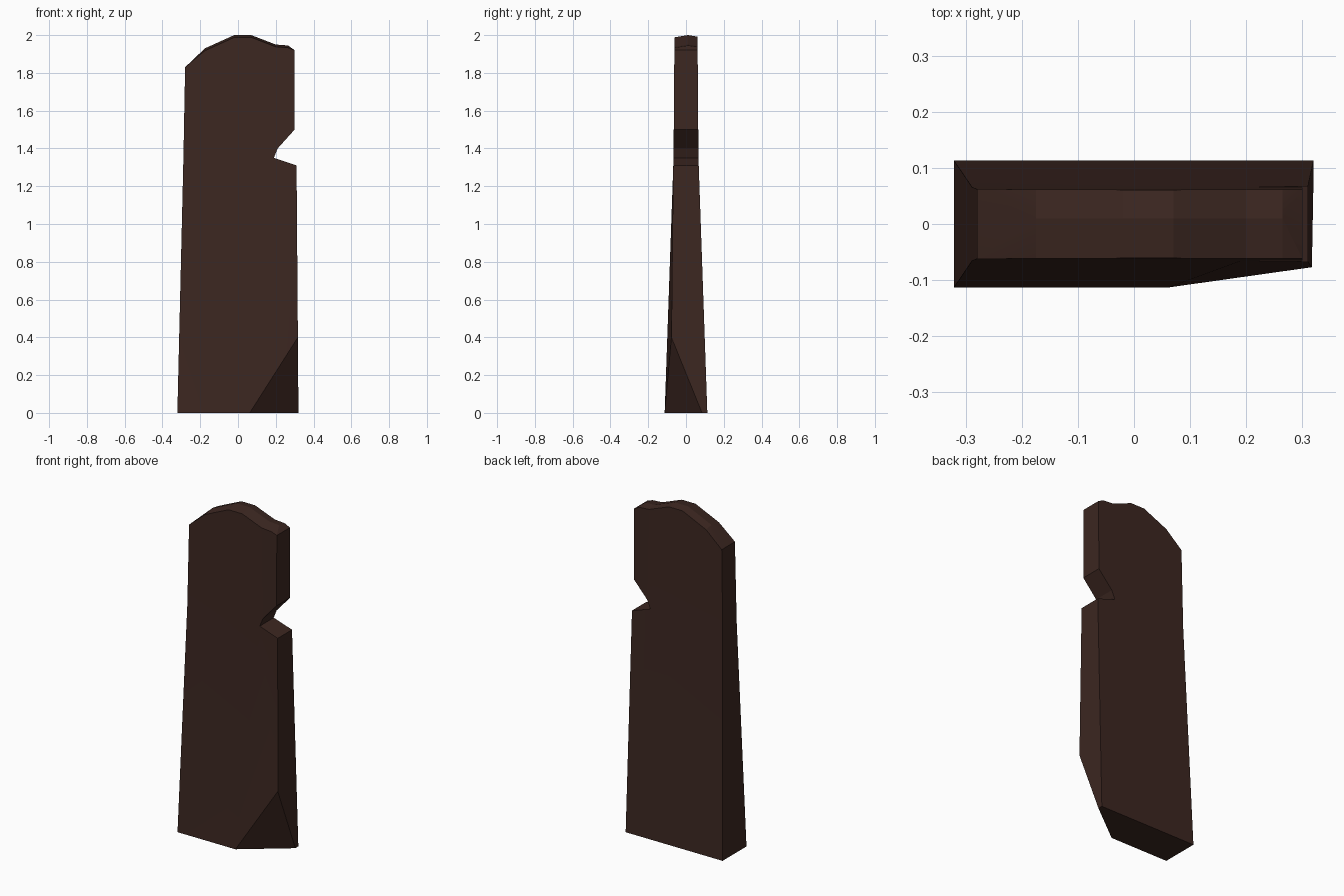
import bpy, bmesh, math

if "Cube" in bpy.data.objects:
    bpy.data.objects.remove(bpy.data.objects["Cube"])

# Outline above the base, from the lower lip of the notch round to the left shoulder
NOTCH = [(0.31, 1.31), (0.19, 1.35), (0.21, 1.40), (0.30, 1.50)]
CROWN = [(0.30, 1.92), (0.265, 1.945), (0.20, 1.95), (0.07, 2.0),
         (-0.02, 2.0), (-0.175, 1.93), (-0.28, 1.83)]
LEFT = (-0.289, 1.35)


def half_depth(z):
    if z < 1.35:
        return 0.113 + (0.066 - 0.113) * z / 1.35
    return 0.066 - 0.005 * (z - 1.35) / 0.65


bm = bmesh.new()


def row(points, side, drop=0.0):
    return [bm.verts.new((x, side * half_depth(z), z - drop)) for x, z in points]


def strip(a, b):
    for i in range(len(a) - 1):
        bm.faces.new((a[i], a[i + 1], b[i + 1], b[i]))


# Front and back outlines
fn, bn = row(NOTCH, -1), row(NOTCH, 1)
fc, bc = row(CROWN, -1), row(CROWN, 1)
fl, bl = row([LEFT, (-0.321, 0)], -1), row([LEFT, (-0.321, 0)], 1)
back_corner = bm.verts.new((0.32, 0.113, 0))

# Broken lower front corner
chip_a = bm.verts.new((0.062, -0.113, 0))
chip_b = bm.verts.new((0.317, -0.077, 0.40))
chip_c = bm.verts.new((0.32, 0.085, 0))
bm.faces.new((chip_a, chip_c, chip_b))

# Slightly crowned top
for f, b in zip(fc[1:-1], bc[1:-1]):
    f.co.z -= 0.012
    b.co.z -= 0.008
mid = [bm.verts.new((x, 0.01, z)) for x, z in CROWN[1:-1]]
strip(fc[1:-1], mid)
strip(mid, bc[1:-1])
bm.faces.new((fc[0], fc[1], mid[0], bc[1], bc[0]))
bm.faces.new((fc[-2], fc[-1], bc[-1], bc[-2], mid[-1]))

# Edges: notch, right side, left side, underside
strip(fn + fc[:1], bn + bc[:1])
bm.faces.new((chip_b, fn[0], bn[0], back_corner, chip_c))
strip([fc[-1]] + fl, [bc[-1]] + bl)
bm.faces.new((fl[1], chip_a, chip_c, back_corner, bl[1]))

# Broad faces, split at notch height
bm.faces.new([fl[1], chip_a, chip_b, fn[0], fn[1], fl[0]])
bm.faces.new([fl[0]] + fn[1:] + fc)
bm.faces.new([bl[1], back_corner, bn[0], bn[1], bl[0]])
bm.faces.new([bl[0]] + bn[1:] + bc)

bmesh.ops.triangulate(bm, faces=[f for f in bm.faces if len(f.verts) > 4])
bmesh.ops.recalc_face_normals(bm, faces=bm.faces[:])
mesh = bpy.data.meshes.new("weathered_slab")
bm.to_mesh(mesh)
bm.free()

slab = bpy.data.objects.new("weathered_slab", mesh)
bpy.context.collection.objects.link(slab)
mat = bpy.data.materials.new("dark_brown")
mat.diffuse_color = (0.045, 0.02, 0.015, 1)
mat.use_nodes = True
mat.node_tree.nodes["Principled BSDF"].inputs["Base Color"].default_value = mat.diffuse_color
mesh.materials.append(mat)

bpy.context.view_layer.objects.active = slab
slab.select_set(True)
bpy.ops.object.shade_smooth_by_angle(angle=math.radians(15))
